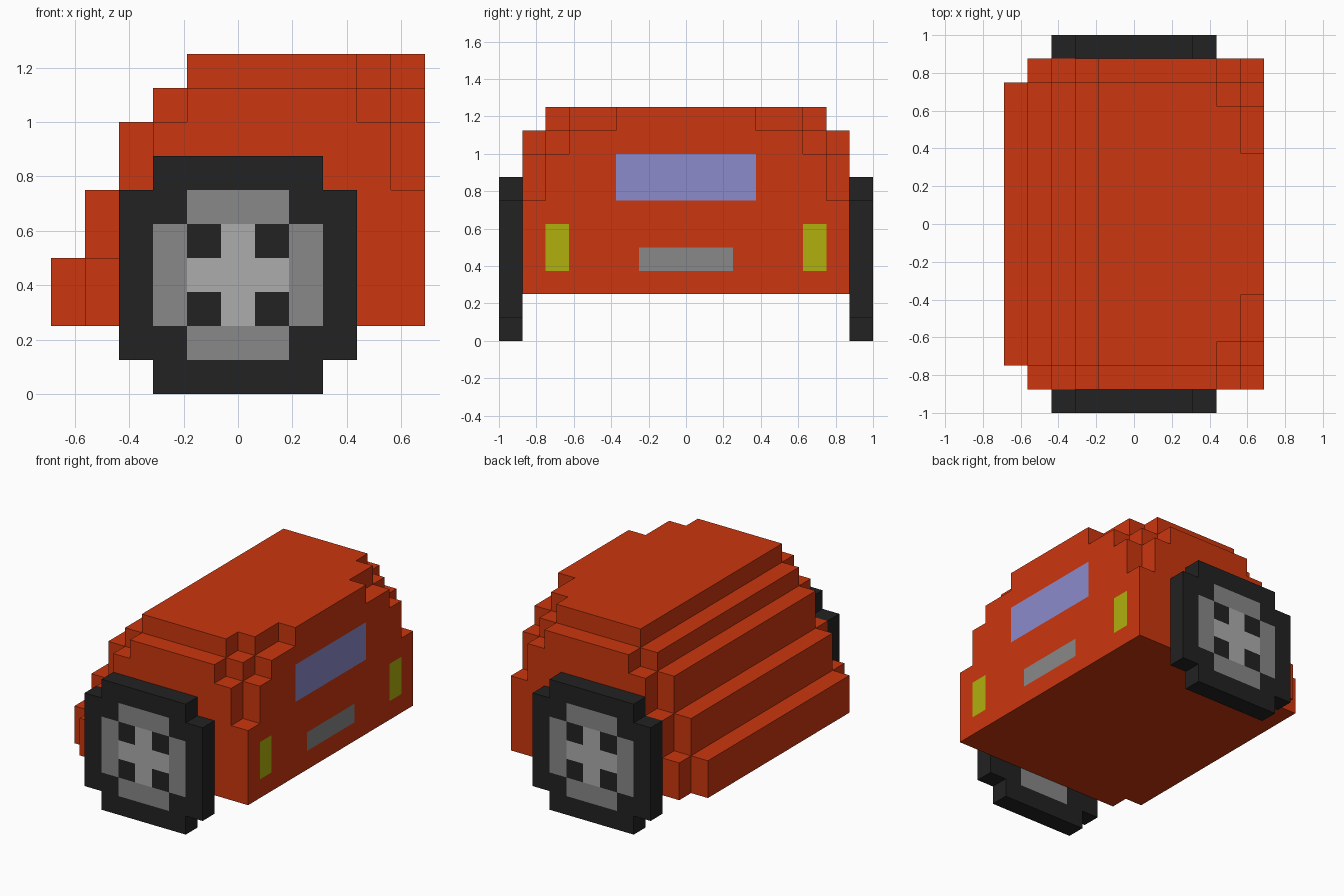
import bpy, bmesh, math

if "Cube" in bpy.data.objects:
    bpy.data.objects.remove(bpy.data.objects["Cube"])

U = 0.125                      # block size
X0, Y0 = -5.5 * U, -8 * U      # grid origin

def material(name, rgb):
    m = bpy.data.materials.new(name)
    m.diffuse_color = (*rgb, 1)
    m.use_nodes = True
    m.node_tree.nodes["Principled BSDF"].inputs["Base Color"].default_value = m.diffuse_color
    return m

RED, BLACK, GREY, PALE, YELLOW, GLASS = range(6)
MATS = [material("red paint", (0.60, 0.037, 0.0045)),
        material("black rubber", (0.016, 0.016, 0.016)),
        material("grey metal", (0.25, 0.246, 0.246)),
        material("pale metal", (0.42, 0.415, 0.415)),
        material("yellow lamp", (0.434, 0.434, 0.0045)),
        material("blue glass", (0.258, 0.258, 0.597))]

# Quad corners (on the unit block) for each outward direction
SIDES = {(1, 0, 0): [(1, 0, 0), (1, 1, 0), (1, 1, 1), (1, 0, 1)],
         (-1, 0, 0): [(0, 0, 0), (0, 0, 1), (0, 1, 1), (0, 1, 0)],
         (0, 1, 0): [(0, 1, 0), (0, 1, 1), (1, 1, 1), (1, 1, 0)],
         (0, -1, 0): [(0, 0, 0), (1, 0, 0), (1, 0, 1), (0, 0, 1)],
         (0, 0, 1): [(0, 0, 1), (1, 0, 1), (1, 1, 1), (0, 1, 1)],
         (0, 0, -1): [(0, 0, 0), (0, 1, 0), (1, 1, 0), (1, 0, 0)]}

def block_part(name, cells, paint):
    """Outer skin of a set of blocks; paint(cell, direction) picks the material."""
    bm = bmesh.new()
    for c in cells:
        for d, quad in SIDES.items():
            if tuple(a + b for a, b in zip(c, d)) in cells:
                continue
            f = bm.faces.new([bm.verts.new((X0 + (c[0] + q[0]) * U,
                                            Y0 + (c[1] + q[1]) * U,
                                            (c[2] + q[2]) * U)) for q in quad])
            f.material_index = paint(c, d)
    bmesh.ops.remove_doubles(bm, verts=bm.verts, dist=1e-4)
    bmesh.ops.dissolve_limit(bm, angle_limit=math.radians(1), verts=bm.verts,
                             edges=bm.edges, delimit={'MATERIAL'})
    me = bpy.data.meshes.new(name)
    bm.to_mesh(me)
    bm.free()
    for m in MATS:
        me.materials.append(m)
    ob = bpy.data.objects.new(name, me)
    bpy.context.collection.objects.link(ob)
    return ob

# Body layers: (bottom, top, [(first column, end column, half width), ...])
LAYERS = [(2, 4, [(0, 1, 6), (1, 11, 7)]),
          (4, 6, [(1, 2, 6), (2, 11, 7)]),
          (6, 8, [(2, 3, 6), (3, 10, 7), (10, 11, 6)]),
          (8, 9, [(3, 4, 6), (4, 9, 7), (9, 10, 6), (10, 11, 5)]),
          (9, 10, [(4, 9, 6), (9, 10, 5), (10, 11, 3)])]
body_cells = {(i, j, k) for lo, hi, runs in LAYERS for a, b, w in runs
              for k in range(lo, hi) for i in range(a, b)
              for j in range(8 - w, 8 + w)}

def paint_body(c, d):
    if d != (1, 0, 0):
        return RED
    out = abs(c[1] - 7.5)          # distance from the centre line, in blocks
    if c[2] in (6, 7) and out < 3:
        return GLASS               # window
    if c[2] in (3, 4) and 5 < out < 6:
        return YELLOW              # lamps
    if c[2] == 3 and out < 2:
        return GREY                # bumper plate
    return RED

block_part("body", body_cells, paint_body)

# Wheels: a 7 x 7 disc of blocks without corners, hub painted on both faces
def paint_wheel(c, d):
    if d[1] == 0:
        return BLACK
    a, b = abs(c[0] - 5), abs(c[2] - 3)
    if max(a, b) == 3 or (a == 2 and b == 2):
        return BLACK               # tyre
    if max(a, b) == 2:
        return GREY                # rim
    return BLACK if a == 1 and b == 1 else PALE   # spokes and gaps

for name, j in (("front_wheel", 0), ("back_wheel", 15)):
    cells = {(i, j, k) for i in range(2, 9) for k in range(7)
             if not (i in (2, 8) and k in (0, 6))}
    block_part(name, cells, paint_wheel)
